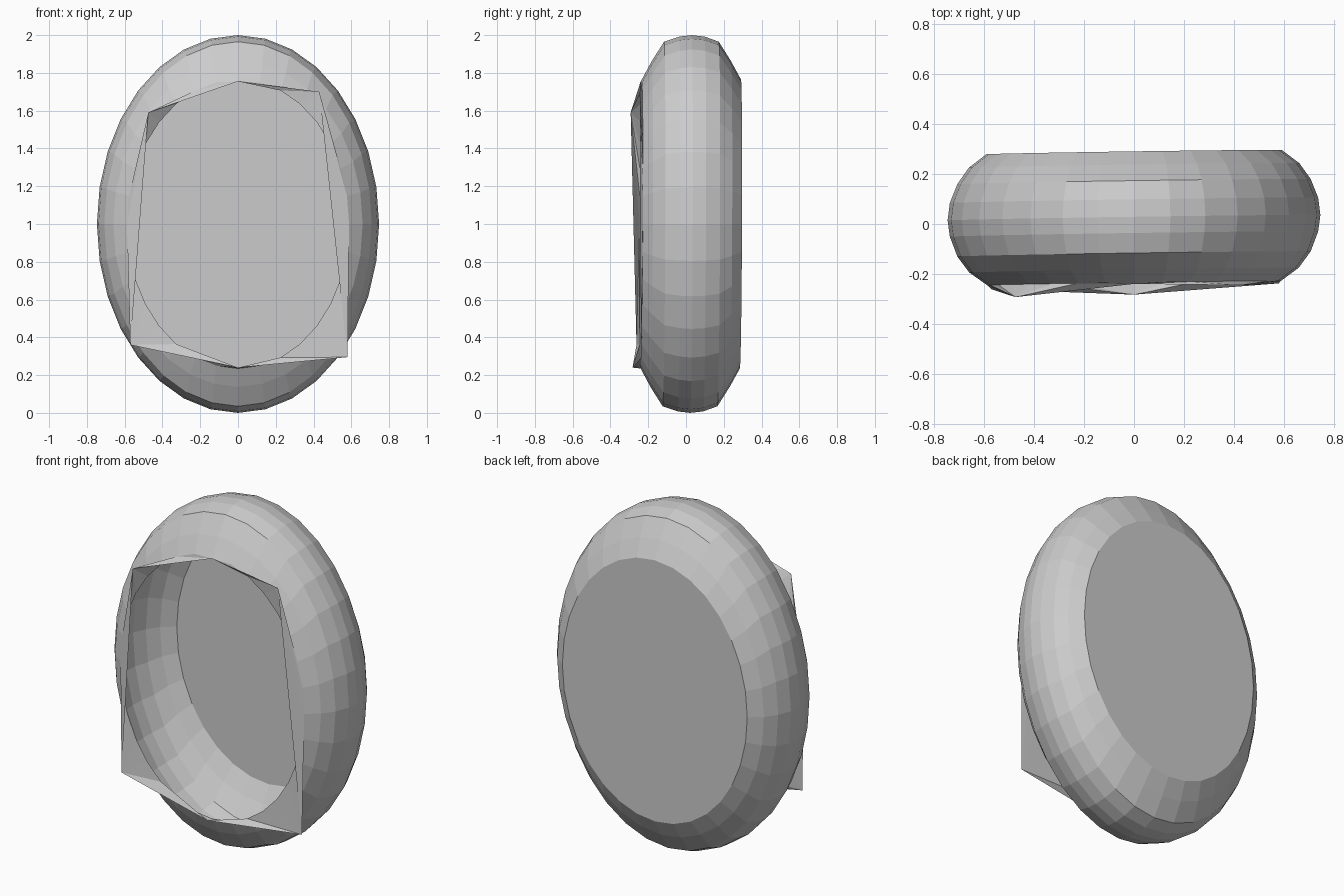
import bpy, bmesh, math
from mathutils import Vector

if "Cube" in bpy.data.objects:
    bpy.data.objects.remove(bpy.data.objects["Cube"])

SEG = 32


def ring(bm, y, rx, rz):
    """Oval loop of vertices, very slightly tilted like the whole body."""
    loop = []
    for i in range(SEG):
        a = 2 * math.pi * i / SEG
        x, dz = rx * math.sin(a), rz * math.cos(a)
        loop.append(bm.verts.new((x, y + 0.0145 * x + 0.004 * dz, 1 + dz)))
    return loop


def finish(bm, name):
    mesh = bpy.data.meshes.new(name)
    bm.to_mesh(mesh)
    bm.free()
    obj = bpy.data.objects.new(name, mesh)
    bpy.context.collection.objects.link(obj)
    return obj


# Hollow oval shell: open at the front, flat closed back
profile = [  # y, half width, half height
    (-0.237, 0.588, 0.765), (-0.185, 0.660, 0.862), (-0.120, 0.708, 0.965),
    (-0.040, 0.738, 0.992), (0.025, 0.747, 1.0), (0.095, 0.738, 0.992),
    (0.170, 0.708, 0.965), (0.235, 0.662, 0.862), (0.288, 0.592, 0.765)]
bm = bmesh.new()
loops = [ring(bm, *p) for p in profile]
for a, b in zip(loops, loops[1:]):
    for i in range(SEG):
        j = (i + 1) % SEG
        bm.faces.new((a[i], a[j], b[j], b[i]))
bm.faces.new(loops[-1])
bmesh.ops.recalc_face_normals(bm, faces=bm.faces)
finish(bm, "oval_shell")

# Irregular six-cornered lip joined to the front opening
corners = [(0, -0.24, 1.755), (0.43, -0.245, 1.70), (0.58, -0.238, 0.295),
           (0, -0.283, 0.24), (-0.57, -0.262, 0.36), (-0.475, -0.293, 1.59)]
bm = bmesh.new()
oval = ring(bm, *profile[0])
lip = [bm.verts.new(c) for c in corners]


def nearest(v):
    return min(lip, key=lambda c: (Vector(c.co) - v.co).length)


for i in range(SEG):
    v, w = oval[i], oval[(i + 1) % SEG]
    c, d = nearest(v), nearest(w)
    bm.faces.new((v, c, w))
    if c != d:
        bm.faces.new((w, c, d))
bmesh.ops.recalc_face_normals(bm, faces=bm.faces)
if sum(f.normal.y * f.calc_area() for f in bm.faces) > 0:
    bmesh.ops.reverse_faces(bm, faces=bm.faces)
finish(bm, "front_lip")
